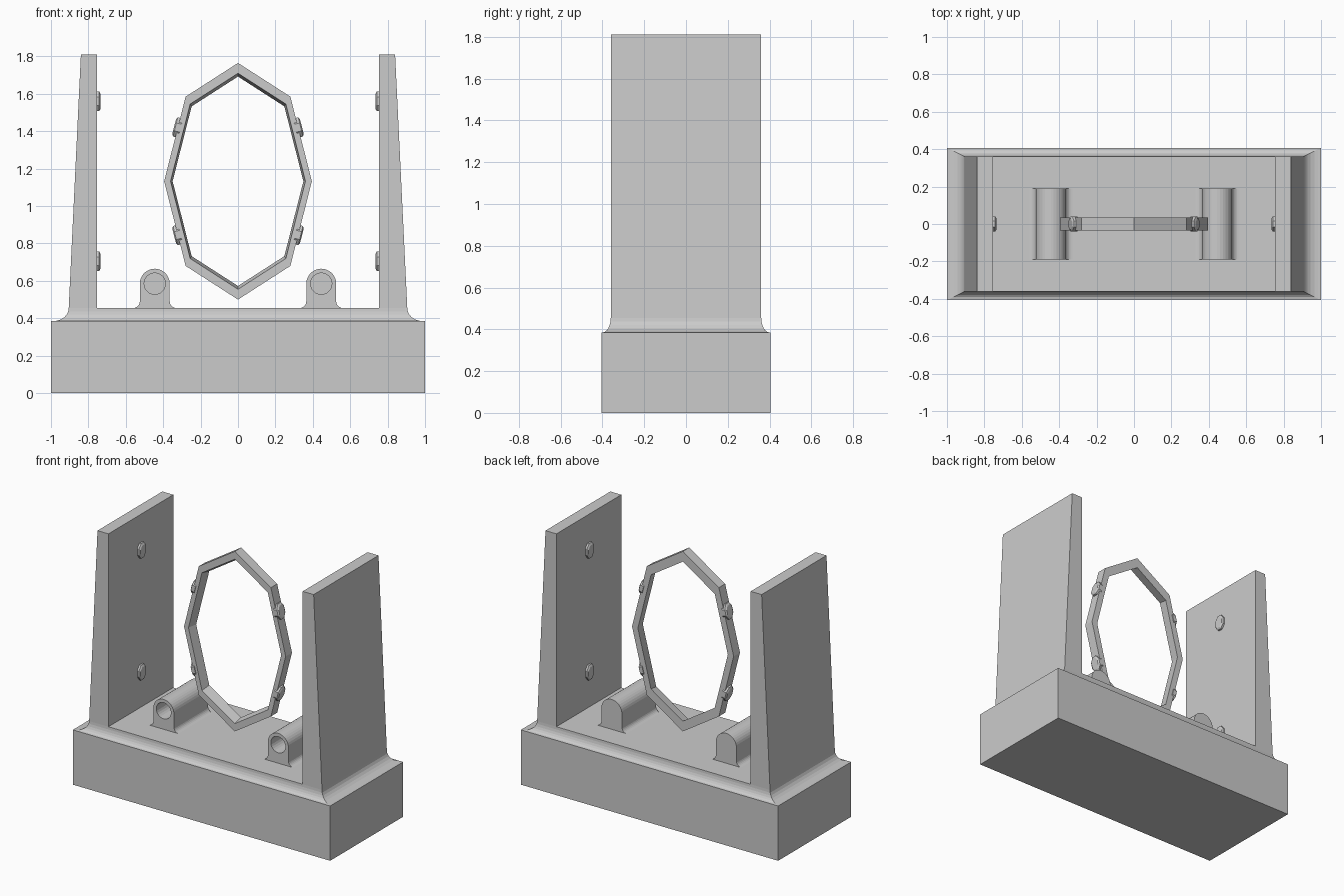
import bpy, bmesh
from math import sin, cos, pi, atan2
from mathutils import Matrix, Vector

cube = bpy.data.objects.get("Cube")
if cube:
    bpy.data.objects.remove(cube, do_unlink=True)

GREY = bpy.data.materials.new("light grey")
GREY.use_nodes = True
GREY.diffuse_color = (0.6, 0.6, 0.6, 1)
GREY.node_tree.nodes["Principled BSDF"].inputs["Base Color"].default_value = (0.6, 0.6, 0.6, 1)


def make(name, bm):
    bmesh.ops.recalc_face_normals(bm, faces=bm.faces)
    mesh = bpy.data.meshes.new(name)
    bm.to_mesh(mesh)
    bm.free()
    mesh.materials.append(GREY)
    obj = bpy.data.objects.new(name, mesh)
    bpy.context.collection.objects.link(obj)
    return obj


def loft(loops, caps=True, closed=False):
    """Skin a series of equal point loops."""
    bm = bmesh.new()
    rows = [[bm.verts.new(p) for p in loop] for loop in loops]
    n = len(rows[0])
    pairs = list(zip(rows, rows[1:])) + ([(rows[-1], rows[0])] if closed else [])
    for a, b in pairs:
        for i in range(n):
            j = (i + 1) % n
            bm.faces.new((a[i], a[j], b[j], b[i]))
    if caps:
        bm.faces.new(rows[0])
        bm.faces.new(rows[-1])
    return bm


def extrude_y(points, y0, y1):
    return loft([[(x, y, z) for x, z in points] for y in (y0, y1)])


def rect(hx, hy, z):
    return [(-hx, -hy, z), (hx, -hy, z), (hx, hy, z), (-hx, hy, z)]


# Plinth with a concave fillet running up to the deck
DECK, HX, HY = 0.455, 0.905, 0.36
steps = [i / 6 * pi / 2 for i in range(7)]
make("base", loft([rect(1, 0.405, 0), rect(1, 0.405, 0.385)] + [
    rect(HX + 0.08 * (1 - sin(t)), HY + 0.04 * (1 - sin(t)), 0.385 + 0.07 * (1 - cos(t)))
    for t in steps]))


# Small eight-sided stud, its axis pointing along the given direction in xz
def stud(name, x, z, direction):
    levels = ((-0.015, 1), (0.013, 1), (0.02, 0.75))
    loops = [[(h, 0.04 * s * cos(a) / cos(pi / 8), 0.053 * s * sin(a) / cos(pi / 8))
              for a in [(k + 0.5) * pi / 4 for k in range(8)]] for h, s in levels]
    obj = make(name, loft(loops))
    turn = Matrix.Rotation(-atan2(direction[1], direction[0]), 4, 'Y')
    obj.data.transform(Matrix.Translation((x, 0, z)) @ turn)


# Pillow block outline: flared foot, straight sides, round top
def block_profile(cx):
    r, f, zc = 0.08, 0.035, 0.585
    foot = [(r + f * (1 - sin(t)), DECK + f * (1 - cos(t))) for t in steps]
    arch = [(r * cos(a), zc + r * sin(a)) for a in [i * pi / 16 for i in range(17)]]
    right = [(r + f, DECK - 0.01)] + foot
    left = [(-x, z) for x, z in reversed(right)]
    return [(cx + x, z) for x, z in right + arch + left]


for side, s in (("left", 1), ("right", -1)):
    # Tapered end wall
    wall = [(0.755, DECK - 0.02), (HX, DECK - 0.02), (HX, DECK), (0.84, 1.81), (0.755, 1.81)]
    make(side + "_wall", extrude_y([(s * x, z) for x, z in wall], -HY, HY))
    for level, z in (("upper", 1.56), ("lower", 0.705)):
        stud(f"{side}_{level}_wall_stud", s * 0.755, z, (-s, 0))

    # Round-topped block with a blind hole from the front
    block = make(side + "_block", extrude_y(block_profile(s * 0.445), -0.19, 0.19))
    circle = [(s * 0.445 + 0.057 * cos(k * pi / 12), 0.585 + 0.057 * sin(k * pi / 12))
              for k in range(24)]
    cutter = make(side + "_hole_cutter", extrude_y(circle, -0.25, 0.15))
    cutter.hide_render = True
    cutter.hide_set(True)
    cut = block.modifiers.new("hole", 'BOOLEAN')
    cut.operation = 'DIFFERENCE'
    cut.solver = 'EXACT'
    cut.object = cutter

# Upright eight-sided ring with a tapered opening
CZ = 1.1325
quarter = [(0, 0.6325), (0.28, 0.4525), (0.395, 0)]
half = quarter + [(x, -z) for x, z in reversed(quarter[:-1])]
outline = half + [(-x, z) for x, z in reversed(half[1:-1])]
sections = ((1, -0.035), (1, 0.035), (0.885, 0.035), (0.913, -0.035))
make("ring", loft([[(k * x, y, CZ + k * z) for x, z in outline] for k, y in sections],
                  caps=False, closed=True))

# Studs on the four long edges of the ring
a, b = Vector(quarter[1]), Vector(quarter[2])
for side, s in (("left", 1), ("right", -1)):
    for level, u in (("upper", 1), ("lower", -1)):
        p = a.lerp(b, 0.365)
        normal = (s * (a.y - b.y), u * (b.x - a.x))
        stud(f"{side}_{level}_ring_stud", s * p.x, CZ + u * p.y, normal)
